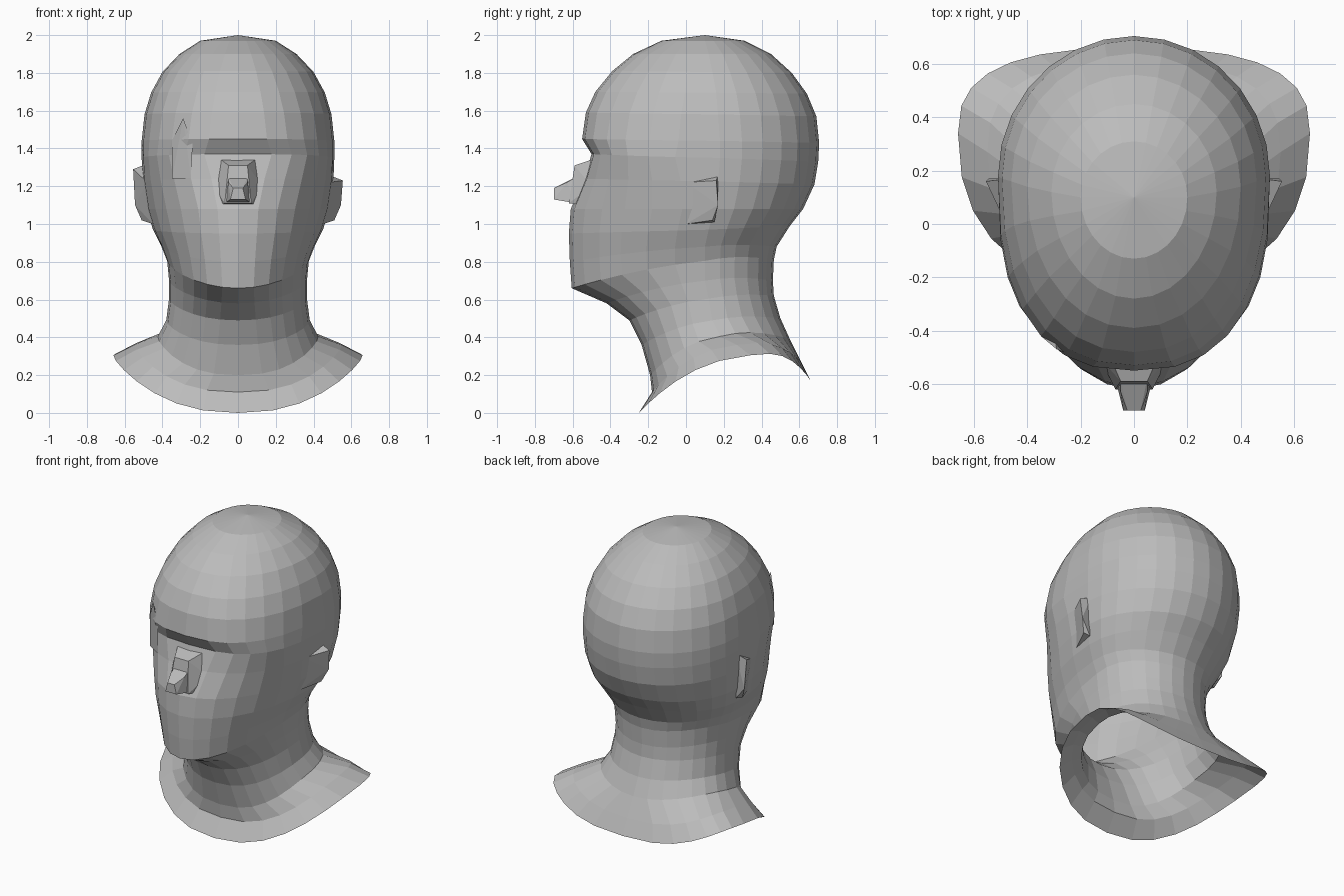
import bpy, bmesh
from math import sin, cos, pi

cube = bpy.data.objects.get("Cube")
if cube:
    bpy.data.objects.remove(cube, do_unlink=True)

# One plain clay colour for everything
clay = bpy.data.materials.new("clay_grey")
clay.use_nodes = True
GREY = (0.5, 0.5, 0.5, 1)
clay.diffuse_color = GREY
clay.node_tree.nodes["Principled BSDF"].inputs["Base Color"].default_value = GREY


def finish(name, bm):
    """Turn a bmesh into a flat shaded object."""
    bmesh.ops.recalc_face_normals(bm, faces=bm.faces)
    mesh = bpy.data.meshes.new(name)
    bm.to_mesh(mesh)
    bm.free()
    mesh.materials.append(clay)
    obj = bpy.data.objects.new(name, mesh)
    bpy.context.collection.objects.link(obj)


def hull(name, points):
    """Small faceted lump around a few points."""
    bm = bmesh.new()
    for p in points:
        bm.verts.new(p)
    bmesh.ops.convex_hull(bm, input=bm.verts)
    loose = [v for v in bm.verts if not v.link_faces]
    bmesh.ops.delete(bm, geom=loose, context="VERTS")
    finish(name, bm)


# Rings from crown to neck root:
# front y, front z, back y, back z, half width, widest y, front power, side lift
HEAD = [
    (-.13, 1.97, .31, 1.97, .20, .10, 1, 0),
    (-.28, 1.90, .45, 1.90, .31, .12, 1, 0),
    (-.39, 1.81, .56, 1.80, .40, .14, .95, 0),
    (-.48, 1.70, .64, 1.69, .46, .16, .9, 0),
    (-.53, 1.59, .69, 1.57, .495, .17, .85, 0),
    (-.55, 1.45, .705, 1.43, .51, .18, .8, 0),
    (-.50, 1.37, .70, 1.33, .51, .18, .7, 0),
    (-.54, 1.24, .68, 1.21, .505, .17, .85, 0),
    (-.61, 1.08, .62, 1.08, .485, .15, 1, 0),
    (-.62, .95, .55, .99, .45, .12, 1, 0),
    (-.615, .80, .48, .88, .405, .1, 1, .04),
    (-.605, .66, .465, .81, .375, .1, 1, .07),
    (-.42, .58, .46, .70, .365, .1, .95, .06),
    (-.30, .49, .465, .62, .365, .12, .9, .05),
    (-.235, .36, .50, .50, .38, .14, .85, .06),
    (-.19, .20, .55, .39, .425, .18, .8, .11),
]
# Collar rings flare out, and rise at the shoulders
COLLAR = [
    (-.18, .11, .61, .27, .55, .27, .8, .17),
    (-.25, 0, .66, .17, .66, .34, .85, .22),
]
SIDES = 28


def ring(bm, row, back_power):
    yf, zf, yb, zb, half, mid, power, lift = row
    verts = []
    for i in range(SIDES):
        t = 2 * pi * i / SIDES
        s, c = sin(t), cos(t)
        p = power if c > 0 else back_power
        x = half * abs(s) ** p * (1 if s > 0 else -1)
        end = yf if c > 0 else yb
        y = mid + (end - mid) * abs(c) ** p
        z = zf + (zb - zf) * (1 - c) / 2 + lift * s * s
        verts.append(bm.verts.new((x, y, z)))
    return verts


# Head, neck and collar as one open shell
bm = bmesh.new()
rings = [ring(bm, row, 1) for row in HEAD] + [ring(bm, row, .75) for row in COLLAR]
crown = bm.verts.new((0, .1, 2))
for i in range(SIDES):
    j = (i + 1) % SIDES
    bm.faces.new((crown, rings[0][i], rings[0][j]))
    for a, b in zip(rings, rings[1:]):
        bm.faces.new((a[i], b[i], b[j], a[j]))
finish("head_and_neck", bm)

# Nose: broad bridge and a narrow blocky tip
bridge, tip = [], []
for s in (-1, 1):
    bridge += [(s * .09, -.5, 1.34), (s * .05, -.59, 1.31), (s * .13, -.5, 1.2),
               (s * .07, -.62, 1.11), (s * .09, -.55, 1.1)]
    tip += [(s * .05, -.58, 1.25), (s * .025, -.7, 1.19), (s * .04, -.7, 1.13),
            (s * .07, -.58, 1.11), (s * .05, -.63, 1.22)]
hull("nose_bridge", bridge)
hull("nose_tip", tip)

# Ears: wedges that stand out at the back edge
for name, s, rise in (("left_ear", 1, 0), ("right_ear", -1, .06)):
    hull(name, [(s * .48, 0, 1.22), (s * .45, 0, 1), (s * .47, .15, 1.01),
                (s * .48, .17, 1.26 + rise), (s * .555, .16, 1.23 + rise),
                (s * .545, .17, 1.1), (s * .51, .14, 1.02)])

# Raised flap beside the right eye
hull("right_temple_flap", [(-.35, -.42, 1.24), (-.25, -.48, 1.24), (-.24, -.49, 1.42),
                           (-.35, -.42, 1.44), (-.29, -.47, 1.56), (-.3, -.4, 1.4)])
